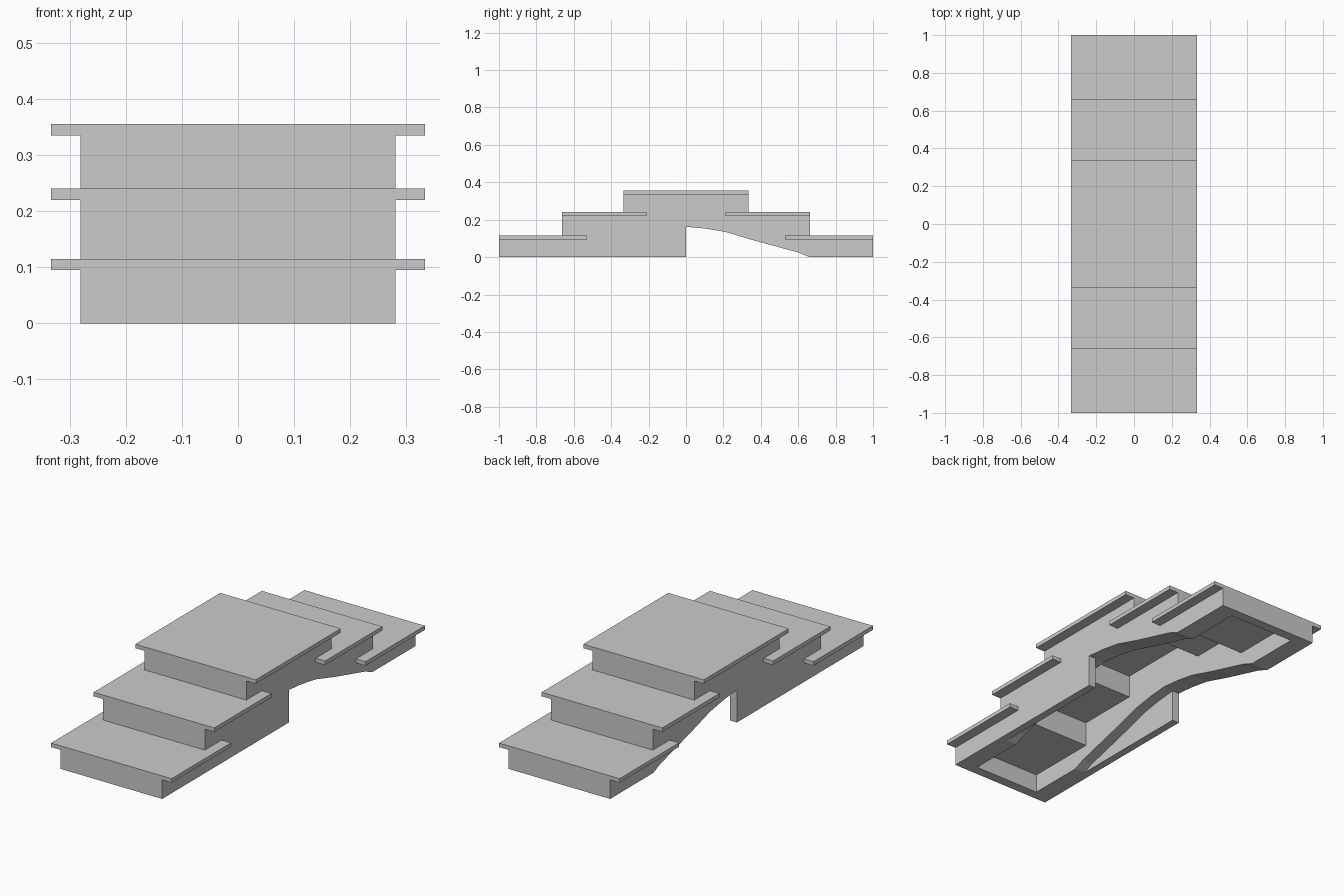
import bpy, bmesh

if "Cube" in bpy.data.objects:
    bpy.data.objects.remove(bpy.data.objects["Cube"])

HALF_WALL = 0.281      # outer half width of the body
HALF_CAVITY = 0.185    # inner half width of the hollow
HALF_INNER = 0.242     # half width inside the thin outer skin
HALF_TREAD = 0.333


def extrude_profile(name, profile, half):
    """Extrude a (y, z) outline across x from -half to +half."""
    bm = bmesh.new()
    verts = [bm.verts.new((-half, y, z)) for y, z in profile]
    face = bm.faces.new(verts)
    moved = bmesh.ops.extrude_face_region(bm, geom=[face])["geom"]
    bmesh.ops.translate(bm, vec=(2 * half, 0, 0),
                        verts=[v for v in moved if isinstance(v, bmesh.types.BMVert)])
    bmesh.ops.recalc_face_normals(bm, faces=bm.faces)
    mesh = bpy.data.meshes.new(name)
    bm.to_mesh(mesh)
    bm.free()
    obj = bpy.data.objects.new(name, mesh)
    bpy.context.collection.objects.link(obj)
    return obj


def rect(y0, y1, z0, z1):
    return [(y0, z0), (y1, z0), (y1, z1), (y0, z1)]


def combine(target, other, operation):
    """Apply a boolean and remove the helper."""
    other.hide_render = True
    mod = target.modifiers.new(operation, "BOOLEAN")
    mod.operation = operation
    mod.solver = "EXACT"
    mod.object = other
    bpy.context.view_layer.objects.active = target
    bpy.ops.object.modifier_apply(modifier=mod.name)
    bpy.data.objects.remove(other)


def mirrored(points):
    """Complete a symmetric outline from its -y half."""
    return points + [(-y, z) for y, z in reversed(points)]


# Arch from the crown down to the foot on the +y side
arch = [(0.0, 0.162), (0.10, 0.153), (0.21, 0.135), (0.36, 0.09),
        (0.50, 0.052), (0.60, 0.025), (0.66, 0.0)]

# Stepped body, arch open through both sides only on the +y half
steps = mirrored([(-1, 0.115), (-0.663, 0.115), (-0.663, 0.24),
                  (-0.335, 0.24), (-0.335, 0.355)])
body = extrude_profile("stair_bridge",
                       [(-1, 0)] + steps + [(1, 0)] + arch[::-1] + [(0, 0)], HALF_WALL)

# Overhanging treads
treads = [rect(-0.335, 0.335, 0.335, 0.355)]
for s in (-1, 1):
    treads.append(rect(s * 0.663, s * 0.212, 0.22, 0.24))
    treads.append(rect(s * 1.0, s * 0.53, 0.095, 0.115))
for outline in treads:
    combine(body, extrude_profile("tread", outline, HALF_TREAD), "UNION")

# Hollow underside following the steps
hollow = mirrored([(-0.95, -0.1), (-0.95, 0.095), (-0.58, 0.095), (-0.58, 0.22),
                   (-0.255, 0.22), (-0.255, 0.335)])
combine(body, extrude_profile("hollow_cutter", hollow, HALF_CAVITY), "DIFFERENCE")

# Arch behind the thin outer skin on the -y half
inner_arch = [(-y, z) for y, z in arch] + [(-0.66, -0.1), (0.05, -0.1), (0.05, 0.158)]
combine(body, extrude_profile("arch_cutter", inner_arch, HALF_INNER), "DIFFERENCE")
